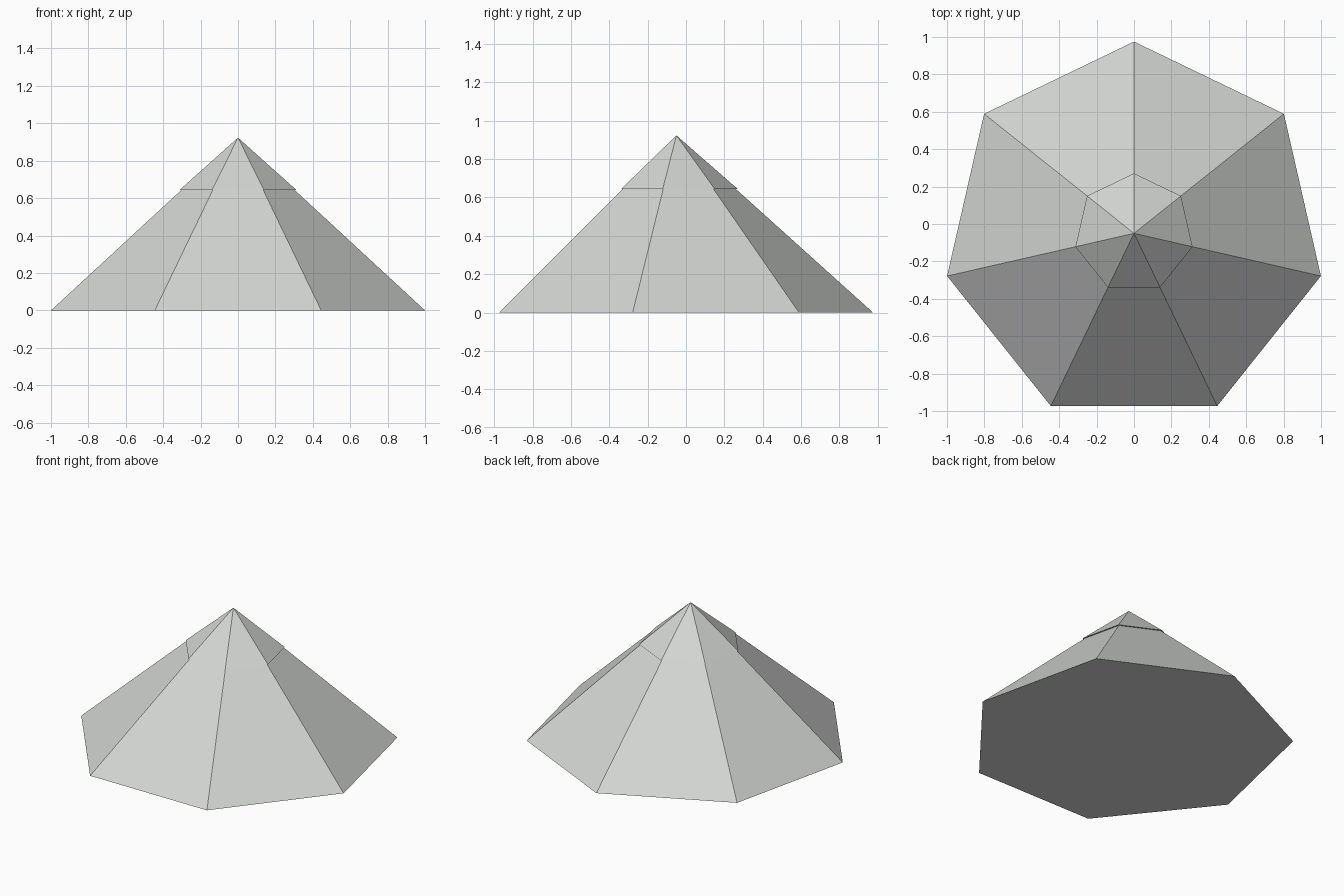
import bpy, math

if "Cube" in bpy.data.objects:
    bpy.data.objects.remove(bpy.data.objects["Cube"])

SIDES = 7
CENTRE_Y = -0.05      # a corner points to +y, so the axis sits slightly forward
HEIGHT = 0.923
RADIUS = 1.025
SEAM_Z = 0.643        # where the cap overlaps the lower slope
LIP = 0.01

grey = bpy.data.materials.new("light_grey")
grey.diffuse_color = (0.65, 0.67, 0.65, 1.0)
grey.use_nodes = True
grey.node_tree.nodes["Principled BSDF"].inputs["Base Color"].default_value = grey.diffuse_color


def ring(radius, z):
    """Heptagon with one corner at the back."""
    return [(radius * math.cos(math.pi / 2 + math.tau * i / SIDES),
             CENTRE_Y + radius * math.sin(math.pi / 2 + math.tau * i / SIDES), z)
            for i in range(SIDES)]


def add_part(name, verts, faces):
    mesh = bpy.data.meshes.new(name)
    mesh.from_pydata(verts, [], faces)
    mesh.materials.append(grey)
    obj = bpy.data.objects.new(name, mesh)
    bpy.context.collection.objects.link(obj)


pairs = [(i, (i + 1) % SIDES) for i in range(SIDES)]
underside = tuple(reversed(range(SIDES)))
seam_radius = RADIUS * (1 - SEAM_Z / HEIGHT)

# Lower slope: truncated pyramid with a closed base
add_part("lower_roof", ring(RADIUS, 0) + ring(seam_radius, SEAM_Z),
         [(a, b, b + SIDES, a + SIDES) for a, b in pairs]
         + [underside, tuple(range(SIDES, 2 * SIDES))])

# Cap: small pyramid with a thin overhanging lip
add_part("roof_cap", ring(seam_radius + LIP, SEAM_Z) + [(0, CENTRE_Y, HEIGHT)],
         [(a, b, SIDES) for a, b in pairs] + [underside])
